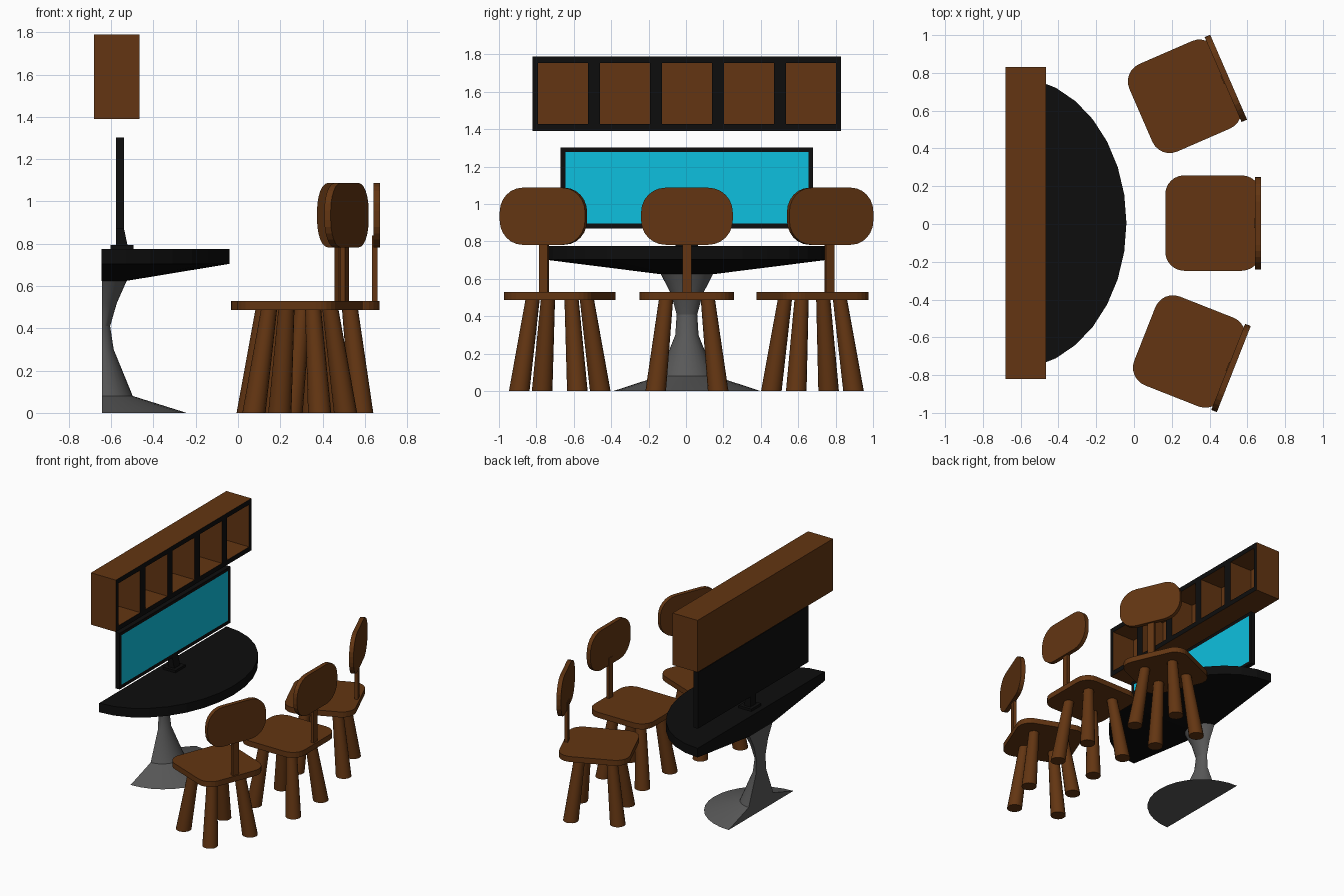
import bpy, bmesh
from math import sin, cos, pi, radians
from mathutils import Matrix, Vector

if "Cube" in bpy.data.objects:
    bpy.data.objects.remove(bpy.data.objects["Cube"])

CY = 0.005  # shared centre line in y


def material(name, rgb):
    m = bpy.data.materials.new(name)
    m.diffuse_color = (*rgb, 1)
    m.use_nodes = True
    m.node_tree.nodes["Principled BSDF"].inputs["Base Color"].default_value = m.diffuse_color
    return m


WOOD = material("wood", (0.125, 0.036, 0.006))
BLACK = material("black", (0.004, 0.004, 0.004))
BLUE = material("screen_blue", (0.004, 0.53, 0.74))
GREY = material("dark_grey", (0.1, 0.1, 0.1))


def finish(bm, name, mats, smooth=None, matrix=None):
    bmesh.ops.recalc_face_normals(bm, faces=bm.faces)
    me = bpy.data.meshes.new(name)
    bm.to_mesh(me)
    bm.free()
    ob = bpy.data.objects.new(name, me)
    bpy.context.collection.objects.link(ob)
    for m in mats:
        me.materials.append(m)
    if matrix:
        ob.matrix_world = matrix
    if smooth:
        bpy.context.view_layer.objects.active = ob
        ob.select_set(True)
        bpy.ops.object.shade_smooth_by_angle(angle=radians(smooth))
        ob.select_set(False)
    return ob


def add_box(bm, lo, hi):
    lo, hi = Vector(lo), Vector(hi)
    mat = Matrix.Translation((lo + hi) / 2) @ Matrix.Diagonal((*(hi - lo), 1))
    bmesh.ops.create_cube(bm, size=1, matrix=mat)


def box(name, lo, hi, mat, matrix=None):
    bm = bmesh.new()
    add_box(bm, lo, hi)
    return finish(bm, name, [mat], matrix=matrix)


def prism(name, pts, vec, mat, matrix=None):
    bm = bmesh.new()
    face = bm.faces.new([bm.verts.new(p) for p in pts])
    ext = bmesh.ops.extrude_face_region(bm, geom=[face], use_keep_orig=True)
    bmesh.ops.translate(bm, vec=vec, verts=[v for v in ext["geom"] if isinstance(v, bmesh.types.BMVert)])
    return finish(bm, name, [mat], matrix=matrix)


def rounded_rect(w, h, r, n=6):
    pts = []
    for k, (sx, sy) in enumerate([(1, 1), (-1, 1), (-1, -1), (1, -1)]):
        for i in range(n + 1):
            a = (k + i / n) * pi / 2
            pts.append((sx * (w / 2 - r) + r * cos(a), sy * (h / 2 - r) + r * sin(a)))
    return pts


def half_lathe(name, profile, mat, x0, n=16, smooth=None):
    """Half-round solid with a flat back; profile is a list of (rx, ry, z)."""
    bm = bmesh.new()
    rings = [[bm.verts.new((x0 + rx * sin(pi * i / n), CY - ry * cos(pi * i / n), z))
              for i in range(n + 1)] for rx, ry, z in profile]
    for a, b in zip(rings, rings[1:]):
        for i in range(n + 1):
            j = (i + 1) % (n + 1)
            bm.faces.new((a[i], a[j], b[j], b[i]))
    bm.faces.new(rings[0])
    bm.faces.new(rings[-1])
    return finish(bm, name, [mat], smooth)


# Half-oval table with flat wall side
half_lathe("table_top", [(0.12, 0.14, 0.625), (0.605, 0.775, 0.705), (0.605, 0.775, 0.775)], BLACK, -0.645)
half_lathe("table_pedestal", [(0.4, 0.395, 0), (0.145, 0.15, 0.08), (0.055, 0.062, 0.3),
                              (0.038, 0.055, 0.41), (0.07, 0.085, 0.52), (0.117, 0.14, 0.626)],
           GREY, -0.643, smooth=20)

# Wall shelf: brown box, black front edges, five open compartments
X0, X1, Z0, Z1, HALF = -0.68, -0.467, 1.39, 1.79, 0.825
pitch, opening = 0.3316, 0.267
bm = bmesh.new()
add_box(bm, (X0, CY - HALF, Z0), (X0 + 0.02, CY + HALF, Z1))
add_box(bm, (X0 + 0.02, CY - HALF, Z0), (X1, CY + HALF, Z0 + 0.037))
add_box(bm, (X0 + 0.02, CY - HALF, Z1 - 0.037), (X1, CY + HALF, Z1))
for i in range(6):
    left = -HALF if i == 0 else (i - 3) * pitch + opening / 2
    left = left if i == 0 else left - pitch * 0.5 - opening / 2 + pitch / 2 - (pitch - opening) / 2
    lo = -HALF if i == 0 else (i - 3) * pitch + opening / 2
    hi = HALF if i == 5 else (i - 2) * pitch - opening / 2
    add_box(bm, (X0 + 0.02, CY + lo, Z0 + 0.037), (X1, CY + hi, Z1 - 0.037))
for f in bm.faces:
    f.material_index = int(f.calc_center_median().x > X1 - 0.001)
finish(bm, "wall_shelf", [WOOD, BLACK])

# Wide screen with inset blue panel
bm = bmesh.new()
add_box(bm, (-0.577, CY - 0.675, 0.87), (-0.54, CY + 0.675, 1.303))
bm.normal_update()
front = [f for f in bm.faces if f.normal.x > 0.9]
bmesh.ops.inset_region(bm, faces=front, thickness=0.036, depth=-0.003)
front[0].material_index = 1
finish(bm, "screen", [BLACK, BLUE])

# Screen stand
box("screen_base", (-0.603, CY - 0.06, 0.77), (-0.495, CY + 0.06, 0.793), BLACK)
prism("screen_neck", [(-0.577, CY - 0.035, 0.79), (-0.522, CY - 0.035, 0.79),
                      (-0.541, CY - 0.035, 0.88), (-0.577, CY - 0.035, 0.88)], (0, 0.07, 0), BLACK)


def chair(tag, x, y, angle):
    M = Matrix.Translation((x, y, 0)) @ Matrix.Rotation(radians(angle), 4, "Z")
    prism(tag + "_seat", [(a, b, 0.487) for a, b in rounded_rect(0.505, 0.505, 0.1)], (0, 0, 0.042), WOOD, M)
    prism(tag + "_backrest", [(0.222, a, 0.935 + b) for a, b in rounded_rect(0.49, 0.305, 0.13)],
          (0.032, 0, 0), WOOD, M)
    box(tag + "_back_post", (0.217, -0.025, 0.5), (0.241, 0.025, 0.84), WOOD, M)
    # Splayed, tapered legs with level feet
    for sx in (-1, 1):
        for sy in (-1, 1):
            bm = bmesh.new()
            bmesh.ops.create_cone(bm, cap_ends=True, segments=16, radius1=0.055, radius2=0.038, depth=0.49,
                                  matrix=Matrix.Translation((0, 0, 0.245)))
            for v in bm.verts:
                off = 0.167 - 0.055 * v.co.z / 0.49
                v.co.x += sx * off
                v.co.y += sy * off
            name = f"{tag}_{'rear' if sx > 0 else 'front'}_leg_{'left' if sy > 0 else 'right'}"
            finish(bm, name, [WOOD], 30, M)


chair("middle_chair", 0.418, CY, 0)
chair("far_chair", 0.268, 0.676, 23.5)
chair("near_chair", 0.292, -0.675, -21.5)
